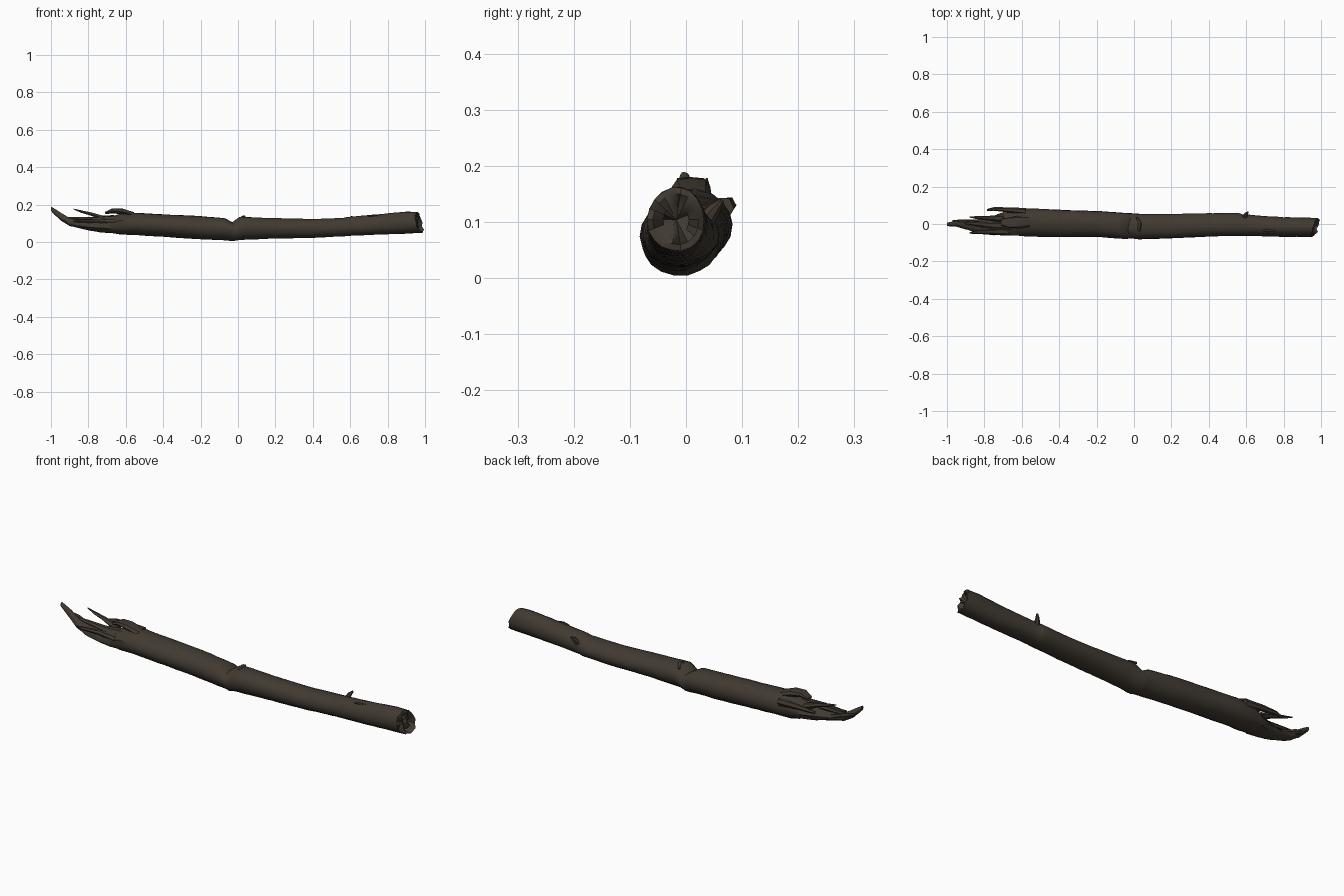
import bpy, bmesh, math, random
from mathutils import Vector

random.seed(4)
cube = bpy.data.objects.get("Cube")
if cube:
    bpy.data.objects.remove(cube, do_unlink=True)


def material(name, rgb):
    m = bpy.data.materials.new(name)
    m.use_nodes = True
    m.diffuse_color = (*rgb, 1)
    m.node_tree.nodes["Principled BSDF"].inputs["Base Color"].default_value = (*rgb, 1)
    return m


bark = material("dark bark", (0.052, 0.042, 0.031))


def finish(name, bm, angle):
    bmesh.ops.recalc_face_normals(bm, faces=bm.faces)
    me = bpy.data.meshes.new(name)
    bm.to_mesh(me)
    bm.free()
    me.materials.append(bark)
    ob = bpy.data.objects.new(name, me)
    bpy.context.collection.objects.link(ob)
    bpy.ops.object.select_all(action='DESELECT')
    ob.select_set(True)
    bpy.context.view_layer.objects.active = ob
    bpy.ops.object.shade_smooth_by_angle(angle=math.radians(angle))
    return ob


def bridge(bm, a, b):
    n = len(a)
    for i in range(n):
        bm.faces.new((a[i], a[(i + 1) % n], b[(i + 1) % n], b[i]))


# Log body: x, then the y and z extents of the section
stations = [
    (-1.0, -.012, .008, .165, .19), (-.95, -.015, .016, .115, .16),
    (-.9, -.03, .02, .085, .128), (-.83, -.052, .025, .067, .118),
    (-.75, -.062, .045, .052, .122), (-.69, -.065, .066, .045, .132),
    (-.63, -.066, .084, .038, .152), (-.55, -.067, .086, .034, .158),
    (-.4, -.07, .08, .026, .15), (-.2, -.07, .072, .014, .141),
    (-.06, -.08, .062, .008, .13), (-.02, -.08, .06, .004, .108),
    (.02, -.084, .056, .01, .138), (.2, -.08, .055, .018, .13),
    (.4, -.07, .058, .02, .125), (.56, -.066, .06, .028, .13),
    (.58, -.066, .052, .03, .134), (.8, -.07, .038, .038, .154),
    (.9, -.07, .036, .042, .164), (.965, -.07, .035, .046, .163)]
SIDES = 18


def section(x):
    for a, b in zip(stations, stations[1:]):
        if x <= b[0]:
            t = (x - a[0]) / (b[0] - a[0])
            return [p + (q - p) * t for p, q in zip(a[1:], b[1:])]
    return stations[-1][1:]


xs = sorted({s[0] for s in stations} | {round(-.98 + .05 * i, 2) for i in range(39)})
bm = bmesh.new()
rings = []
for x in xs:
    y0, y1, z0, z1 = section(x)
    ragged = .11 if x < -.62 else .022
    ring = []
    for i in range(SIDES):
        a = math.tau * i / SIDES
        lump = .98 + .022 * math.sin(3 * a + 4 * x) + random.uniform(-ragged, ragged * .4)
        c, s = math.cos(a) * lump, math.sin(a) * lump
        dx = 0
        if x > .96:      # slanted, jagged break
            dx = .008 + .014 * c - .014 * s + random.uniform(-.01, .01)
        elif abs(x + .02) < .05:   # crooked crack line
            dx = .012 * math.sin(2 * a + 1)
        ring.append(bm.verts.new((min(x + dx, 1), (y0 + y1) / 2 + c * (y1 - y0) / 2,
                                  (z0 + z1) / 2 + s * (z1 - z0) / 2)))
    if rings:
        bridge(bm, rings[-1], ring)
    rings.append(ring)
bm.faces.new(rings[0])

# Splintered, recessed end wood
centre = Vector((.945, -.017, .104))
last = rings[-1]
for scale, depth in ((.8, .955), (.45, .945)):
    ring = [bm.verts.new((depth + random.uniform(-.014, .018),
                          centre.y + (v.co.y - centre.y) * scale,
                          centre.z + (v.co.z - centre.z) * scale)) for v in rings[-1]]
    bridge(bm, last, ring)
    last = ring
hub = bm.verts.new(centre)
for i in range(SIDES):
    bm.faces.new((last[i], last[(i + 1) % SIDES], hub))
finish("log_body", bm, 42)


# Tapered strip of wood along a path of (x, y, z, half width, half thickness)
def splinter(name, path, sides=6):
    bm = bmesh.new()
    last = None
    pts = [Vector(p[:3]) for p in path]
    for k, p in enumerate(path):
        d = (pts[min(k + 1, len(pts) - 1)] - pts[max(k - 1, 0)]).normalized()
        side = d.cross(Vector((0, 0, 1))).normalized()
        up = side.cross(d)
        ring = []
        for i in range(sides):
            a = math.tau * i / sides
            r = random.uniform(.85, 1.15)
            ring.append(bm.verts.new(pts[k] + side * math.cos(a) * p[3] * r
                                     + up * math.sin(a) * p[4] * r))
        if last:
            bridge(bm, last, ring)
        else:
            bm.faces.new(ring)
        last = ring
    bm.faces.new(last)
    finish(name, bm, 30)


splinter("bark_flap", [(-.56, .015, .145, .03, .014), (-.62, .01, .163, .036, .018),
                       (-.67, .008, .168, .03, .013), (-.71, .01, .155, .018, .007)], 8)
splinter("upright_splinter", [(-.7, .03, .12, .02, .016), (-.78, .032, .148, .012, .01),
                              (-.84, .034, .164, .008, .007), (-.88, .037, .177, .002, .002)])
splinter("back_splinter", [(-.58, .068, .125, .018, .02), (-.68, .076, .13, .012, .014),
                           (-.75, .08, .13, .009, .011), (-.785, .074, .126, .006, .008)])
splinter("front_splinter", [(-.66, -.045, .105, .018, .018), (-.76, -.042, .113, .014, .012),
                            (-.85, -.044, .11, .009, .007), (-.88, -.048, .112, .003, .003)])
splinter("middle_splinter", [(-.64, -.01, .125, .025, .018), (-.75, -.008, .122, .02, .013),
                             (-.87, .004, .125, .01, .008), (-.94, .008, .13, .003, .003)])
splinter("tip_splinter", [(-.84, .01, .095, .014, .016), (-.92, .016, .125, .01, .012),
                          (-.97, .016, .142, .004, .005)])
# Small broken twig and bark scales
splinter("twig_stub", [(.59, .035, .1, .014, .014), (.6, .052, .124, .01, .01),
                       (.61, .064, .138, .004, .004)])
splinter("crack_lip", [(.01, -.06, .108, .006, .006), (.025, -.03, .131, .012, .006),
                       (.03, .005, .137, .012, .005), (.015, .035, .122, .006, .005)])
splinter("bark_scale", [(.69, -.035, .137, .006, .004), (.72, -.035, .142, .01, .005),
                        (.75, -.036, .142, .004, .004)])
